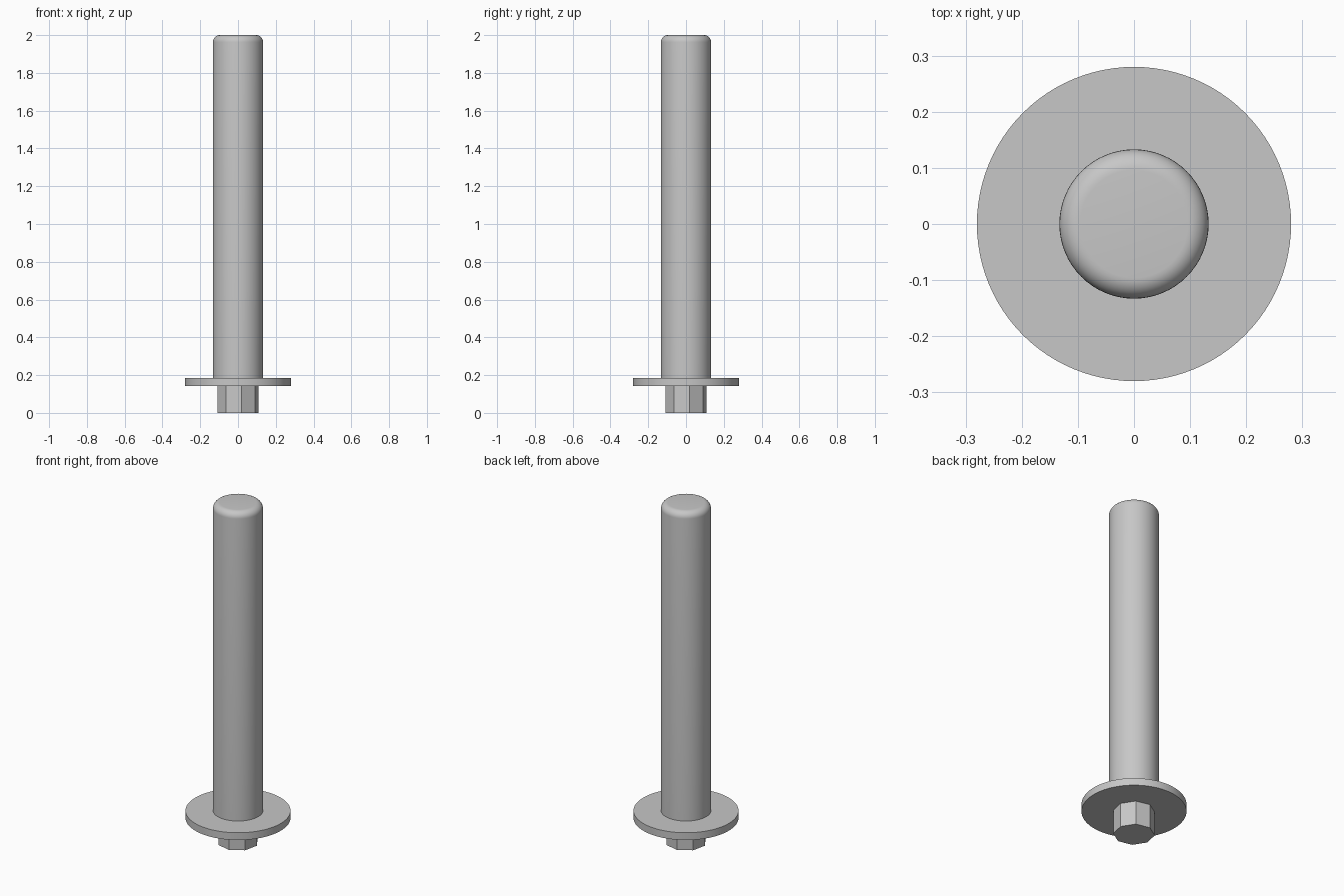
import bpy
from math import cos, sin, pi, radians

cube = bpy.data.objects.get("Cube")
if cube:
    bpy.data.objects.remove(cube, do_unlink=True)

# Single grey material
steel = bpy.data.materials.new("grey_steel")
steel.use_nodes = True
GREY = (0.57, 0.57, 0.57, 1)
steel.diffuse_color = GREY
steel.node_tree.nodes["Principled BSDF"].inputs["Base Color"].default_value = GREY


def lathe(name, profile, sides, turn=0, smooth=True):
    """Closed solid of revolution from (radius, height) points, bottom to top."""
    verts = [(r * cos(turn + 2 * pi * i / sides), r * sin(turn + 2 * pi * i / sides), z)
             for r, z in profile for i in range(sides)]
    faces = [(k * sides + i, k * sides + (i + 1) % sides,
              (k + 1) * sides + (i + 1) % sides, (k + 1) * sides + i)
             for k in range(len(profile) - 1) for i in range(sides)]
    faces.append(tuple(reversed(range(sides))))
    faces.append(tuple(range((len(profile) - 1) * sides, len(profile) * sides)))
    mesh = bpy.data.meshes.new(name)
    mesh.from_pydata(verts, [], faces)
    mesh.materials.append(steel)
    obj = bpy.data.objects.new(name, mesh)
    bpy.context.collection.objects.link(obj)
    if smooth:
        bpy.ops.object.select_all(action="DESELECT")
        obj.select_set(True)
        bpy.context.view_layer.objects.active = obj
        bpy.ops.object.shade_smooth_by_angle(angle=radians(30))
    return obj


# Eight-sided drive head
lathe("drive_head", [(0.111, 0), (0.111, 0.142)], 8, turn=radians(10), smooth=False)

# Flat round flange
lathe("flange", [(0.28, 0.142), (0.28, 0.185)], 96)

# Shaft with a rounded top edge
RADIUS, FILLET, STEPS = 0.133, 0.037, 8
fillet = [(RADIUS - FILLET + FILLET * cos(a), 2 - FILLET + FILLET * sin(a))
          for a in (pi / 2 * s / STEPS for s in range(STEPS + 1))]
lathe("shaft", [(RADIUS, 0.185)] + fillet, 64)
